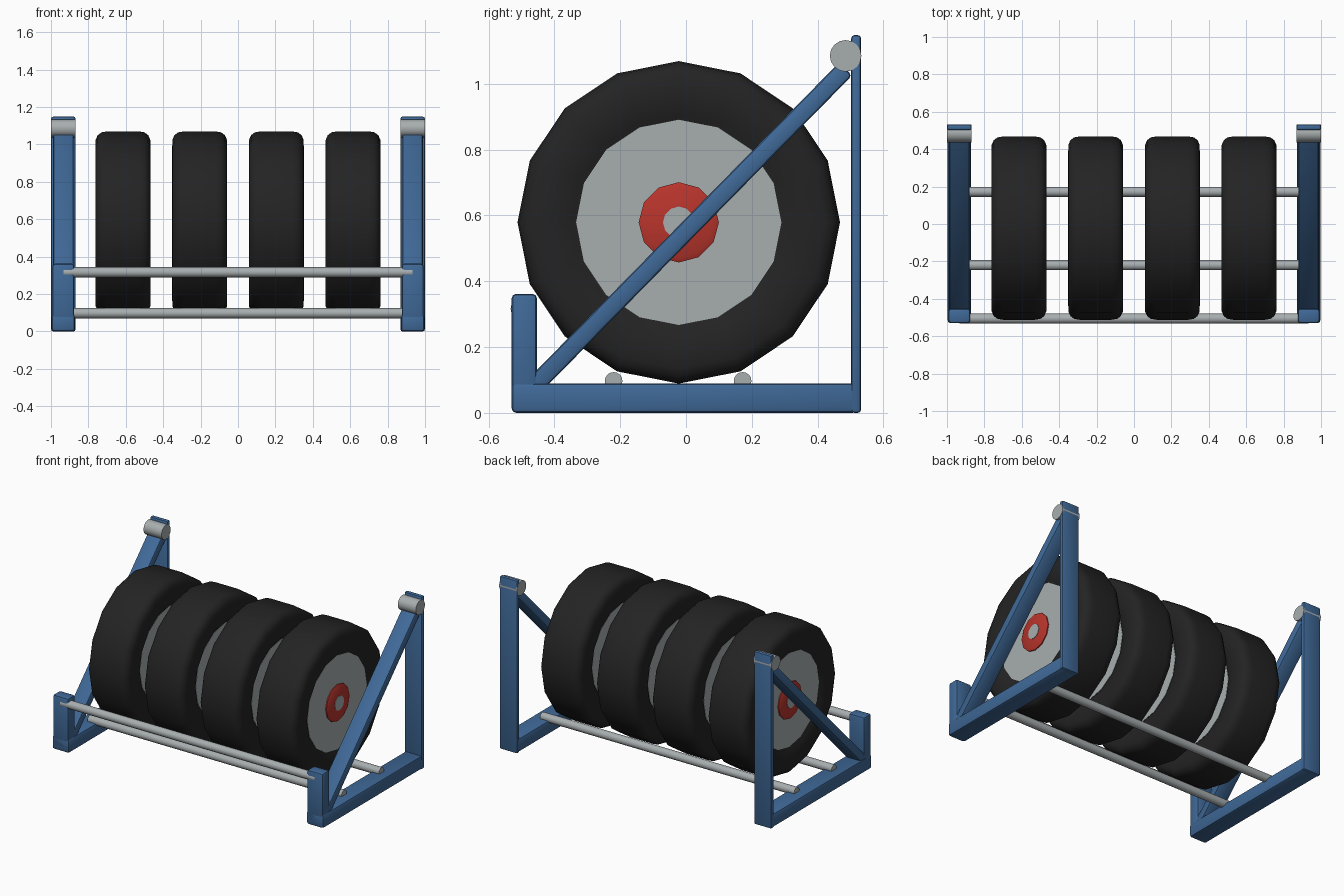
import bpy, bmesh, math
from mathutils import Matrix, Vector

if "Cube" in bpy.data.objects:
    bpy.data.objects.remove(bpy.data.objects["Cube"])


def material(name, rgb):
    m = bpy.data.materials.new(name)
    m.use_nodes = True
    m.diffuse_color = (*rgb, 1)
    m.node_tree.nodes["Principled BSDF"].inputs["Base Color"].default_value = (*rgb, 1)
    return m


BLUE = material("blue paint", (0.05, 0.14, 0.31))
STEEL = material("grey steel", (0.39, 0.42, 0.43))
RUBBER = material("black rubber", (0.017, 0.017, 0.017))
RED = material("red hub", (0.48, 0.035, 0.025))


def finish(bm, name, mat, angle=40):
    bmesh.ops.recalc_face_normals(bm, faces=bm.faces)
    me = bpy.data.meshes.new(name)
    bm.to_mesh(me)
    bm.free()
    ob = bpy.data.objects.new(name, me)
    bpy.context.collection.objects.link(ob)
    me.materials.append(mat)
    bpy.ops.object.select_all(action="DESELECT")
    ob.select_set(True)
    bpy.context.view_layer.objects.active = ob
    bpy.ops.object.shade_smooth_by_angle(angle=math.radians(angle))
    return ob


def box(name, lo, hi, bevel=0.014, turn=0):
    """Bevelled bar between two corners, turned about the x axis."""
    lo, hi = Vector(lo), Vector(hi)
    bm = bmesh.new()
    bmesh.ops.create_cube(bm, size=1)
    bmesh.ops.scale(bm, vec=hi - lo, verts=bm.verts)
    bmesh.ops.bevel(bm, geom=bm.edges[:], offset=bevel, segments=2,
                    profile=0.5, affect="EDGES")
    place = Matrix.Translation((lo + hi) / 2) @ Matrix.Rotation(turn, 4, "X")
    bmesh.ops.transform(bm, matrix=place, verts=bm.verts)
    return finish(bm, name, BLUE)


def lathe(name, profile, sides, x, y, z, mat):
    """Revolve (offset, radius) points about an axis along x."""
    bm = bmesh.new()
    rings = []
    for dx, r in profile:
        rings.append([bm.verts.new((x + dx,
                                    y + r * math.sin(math.tau * i / sides),
                                    z + r * math.cos(math.tau * i / sides)))
                      for i in range(sides)])
    for a, b in zip(rings, rings[1:]):
        for i in range(sides):
            j = (i + 1) % sides
            bm.faces.new((a[i], a[j], b[j], b[i]))
    bm.faces.new(rings[0])
    bm.faces.new(rings[-1])
    return finish(bm, name, mat)


def rod(name, x0, x1, y, z, r, sides=16, mat=STEEL):
    return lathe(name, [(x0, r), (x1, r)], sides, 0, y, z, mat)


# Side frames
foot, head = Vector((0, -0.478, 0.065)), Vector((0, 0.485, 1.045))
mid, span = (foot + head) / 2, (head - foot).length
tilt = math.atan2(head.z - foot.z, head.y - foot.y)
for side, s in (("left", 1), ("right", -1)):
    c = 0.934 * s
    box(side + "_base_beam", (c - 0.062, -0.53, 0), (c + 0.062, 0.52, 0.09))
    box(side + "_front_post", (c - 0.058, -0.53, 0.02), (c + 0.058, -0.453, 0.362))
    box(side + "_back_post", (c - 0.065, 0.502, 0), (c + 0.065, 0.532, 1.148), 0.01)
    box(side + "_diagonal_brace",
        (c - 0.054, mid.y - span / 2, mid.z - 0.028),
        (c + 0.054, mid.y + span / 2, mid.z + 0.028), 0.012, tilt)
    rod(side + "_top_pin", c - 0.066, c + 0.066, 0.485, 1.085, 0.048)

# Cross rods
for name, y, z in (("front_roller", -0.22, 0.097), ("back_roller", 0.172, 0.097),
                   ("front_rail", -0.506, 0.316)):
    rod(name, -0.934, 0.934, y, z, 0.027)

# Wheels
half = [(0.125, 0.31), (0.138, 0.33), (0.147, 0.39), (0.146, 0.445),
        (0.135, 0.47), (0.115, 0.485), (0.085, 0.49)]
tyre = half + [(-dx, r) for dx, r in reversed(half)]
AY, AZ = -0.022, 0.579
for n in range(4):
    x = -0.615 + 0.41 * n
    tag = f"wheel_{n + 1}_"
    lathe(tag + "tyre", tyre, 16, x, AY, AZ, RUBBER)
    rod(tag + "disc", x - 0.128, x + 0.128, AY, AZ, 0.312)
    lathe(tag + "hub", [(-0.143, 0.105), (-0.135, 0.122), (0.135, 0.122), (0.143, 0.105)],
          12, x, AY, AZ, RED)
    rod(tag + "hub_cap", x - 0.146, x + 0.146, AY, AZ, 0.048, 12)
